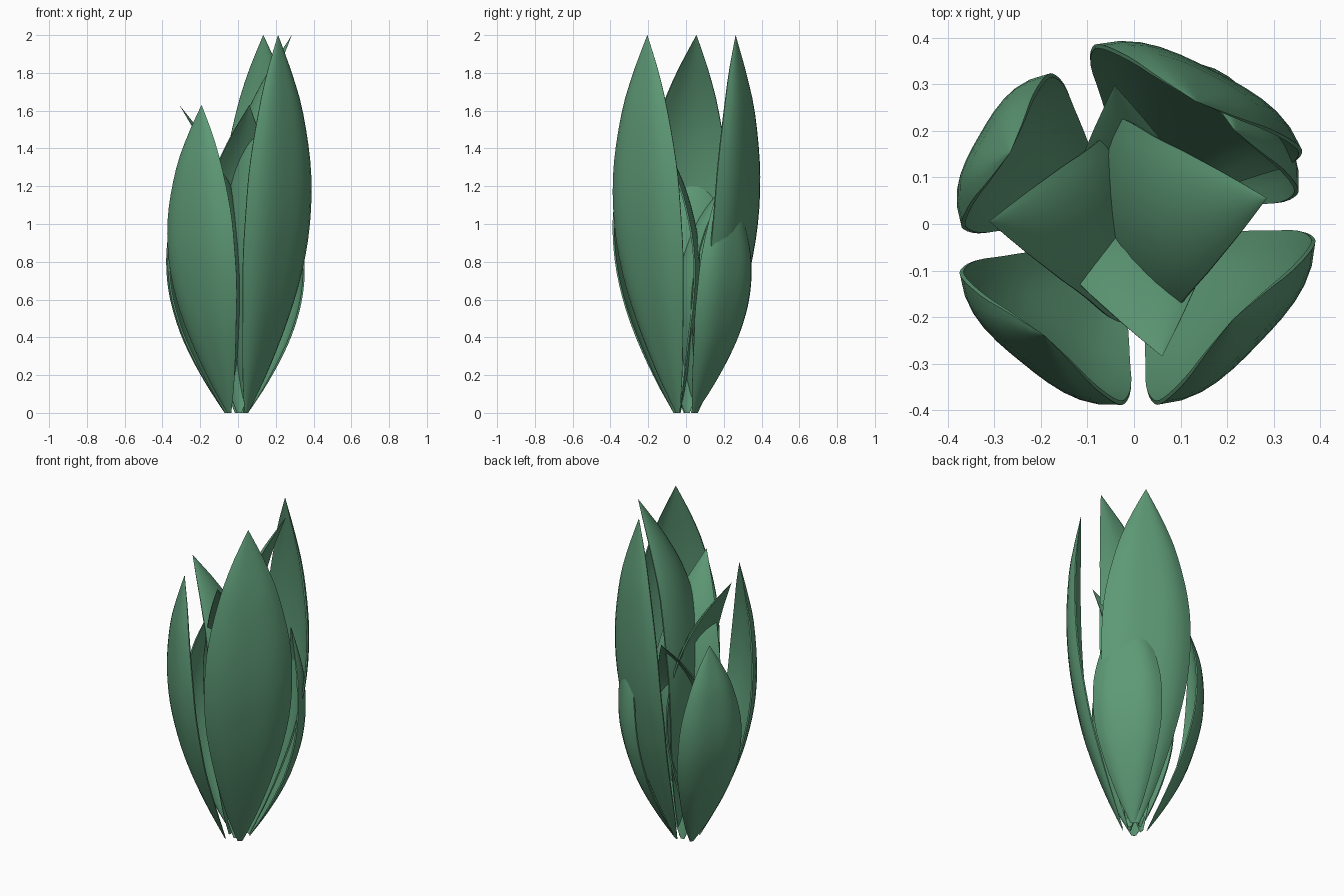
import bpy, bmesh, math
from mathutils import Vector

cube = bpy.data.objects.get("Cube")
if cube:
    bpy.data.objects.remove(cube)

# One green for every leaf
green = bpy.data.materials.new("leaf_green")
green.use_nodes = True
color = (0.11, 0.32, 0.18, 1)
green.diffuse_color = color
bsdf = green.node_tree.nodes["Principled BSDF"]
bsdf.inputs["Base Color"].default_value = color
bsdf.inputs["Roughness"].default_value = 0.7

# Profiles as (height fraction, value)
WIDTH = [(0, .06), (.1, .36), (.25, .70), (.4, .94), (.52, 1), (.65, .94),
         (.8, .67), (.9, .38), (1, .003)]
CUPPED = [(0, .065), (.12, .155), (.25, .24), (.35, .293), (.5, .345), (.64, .362),
          (.8, .35), (.9, .325), (1, .295)]
FLARED = [(0, .03), (.2, -.015), (.42, -.06), (.58, -.045), (.75, .03),
          (.87, .135), (1, .29)]


def sample(profile, t):
    """Smooth interpolation through the profile points."""
    def slope(i):
        a, b = profile[max(i - 1, 0)], profile[min(i + 1, len(profile) - 1)]
        return (b[1] - a[1]) / (b[0] - a[0])
    i = 0
    while i < len(profile) - 2 and t > profile[i + 1][0]:
        i += 1
    (t0, v0), (t1, v1) = profile[i], profile[i + 1]
    h = t1 - t0
    s = (t - t0) / h
    m0, m1 = slope(i) * h, slope(i + 1) * h
    return (v0 + m0 * s + (3 * (v1 - v0) - 2 * m0 - m1) * s * s
            + (2 * (v0 - v1) + m0 + m1) * s ** 3)


def leaf(name, azimuth, height, width, shift, bend, sag, power, rows=24, cols=12):
    """Pointed leaf blade; positive sag curls its edges toward the axis."""
    a = math.radians(azimuth)
    out = Vector((math.cos(a), math.sin(a), 0))
    side = Vector((-math.sin(a), math.cos(a), 0))
    bm = bmesh.new()
    grid, weights = [], []
    for r in range(rows + 1):
        t = r / rows
        w, radius = sample(WIDTH, t), sample(bend, t) + shift
        row = []
        for c in range(cols + 1):
            u = 2 * c / cols - 1
            p = out * (radius - sag * w * abs(u) ** power) + side * (u * w * width / 2)
            p.z = t * height
            row.append(bm.verts.new(p))
            weights.append(min(1, 1.5 * w) * (1 - .5 * u ** 6))
        grid.append(row)
    for low, high in zip(grid, grid[1:]):
        for c in range(cols):
            bm.faces.new((low[c], low[c + 1], high[c + 1], high[c]))
    mesh = bpy.data.meshes.new(name)
    bm.to_mesh(mesh)
    bm.free()
    mesh.materials.append(green)
    obj = bpy.data.objects.new(name, mesh)
    bpy.context.collection.objects.link(obj)
    # The blade thins toward its rim and tip
    group = obj.vertex_groups.new(name="blade_thickness")
    for i, weight in enumerate(weights):
        group.add([i], weight, "REPLACE")
    solid = obj.modifiers.new("thickness", "SOLIDIFY")
    solid.thickness = 0.018
    solid.offset = 0
    solid.vertex_group = group.name
    bpy.ops.object.select_all(action="DESELECT")
    obj.select_set(True)
    bpy.context.view_layer.objects.active = obj
    bpy.ops.object.modifier_apply(modifier=solid.name)
    bpy.ops.object.shade_smooth_by_angle(angle=math.radians(40))


# Outer leaves cup around the plant
for name, azimuth, height, width, shift in [
        ("outer_leaf_front_left", -44, 2.0, .49, 0),
        ("outer_leaf_front_right", -129, 1.63, .45, .012),
        ("outer_leaf_back_right", 150, 1.29, .38, .012),
        ("outer_leaf_back_left", 63, 2.0, .50, 0),
        ("outer_leaf_back_left_short", 43, 1.26, .38, 0)]:
    leaf(name, azimuth, height, width, shift, CUPPED, .058, 3.2)

# Inner leaves flare outward at the tip
for name, azimuth, height, width, shift in [
        ("inner_leaf_left", 11, 2.0, .46, 0),
        ("inner_leaf_right", 179, 1.63, .42, .02),
        ("inner_leaf_front", -78, 1.63, .41, 0),
        ("inner_leaf_back", 98, 1.29, .34, .01)]:
    leaf(name, azimuth, height, width, shift, FLARED, -.06, 2)
